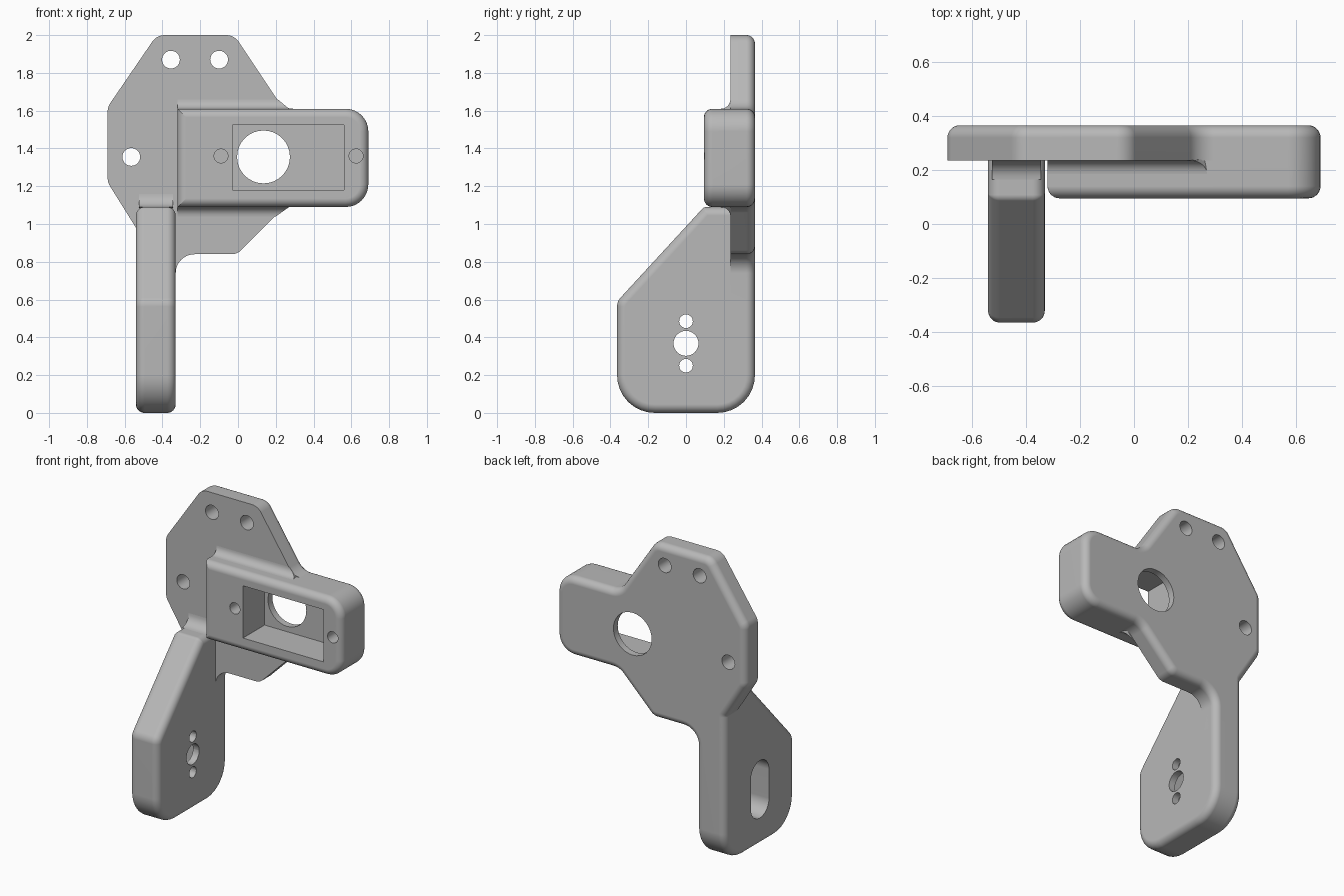
import bpy, bmesh
from math import pi, sin, cos, tan
from mathutils import Vector

if "Cube" in bpy.data.objects:
    bpy.data.objects.remove(bpy.data.objects["Cube"])

# Single grey material
grey = bpy.data.materials.new("plain_grey")
grey.use_nodes = True
grey.diffuse_color = (0.48, 0.48, 0.48, 1)
grey.node_tree.nodes["Principled BSDF"].inputs["Base Color"].default_value = (0.48, 0.48, 0.48, 1)

FRONT, BACK = 0.235, 0.365      # plate thickness range in y
ROUND = 0.045                   # edge rounding
STEPS = 8


def rounded(corners, inset):
    """Counter-clockwise polygon of (u, v, radius), inset and with its corners rounded."""
    pts = [Vector(c[:2]) for c in corners]
    out = []
    for i, p in enumerate(pts):
        a = (p - pts[i - 1]).normalized()
        b = (pts[(i + 1) % len(pts)] - p).normalized()
        na, nb = Vector((-a.y, a.x)), Vector((-b.y, b.x))
        p = p + (na + nb) * inset / (1 + na.dot(nb))
        turn = a.cross(b)
        side = 1 if turn > 0 else -1
        r = max(corners[i][2] - side * inset, 0.001)
        angle = a.angle(b)
        start = p - a * r * tan(angle / 2)
        for k in range(STEPS + 1):
            t = angle * k / STEPS
            out.append(start + a * r * sin(t) + na * side * r * (1 - cos(t)))
    return out


def make(name, rings):
    """Skin a list of closed point rings and cap both ends."""
    bm = bmesh.new()
    loops = [[bm.verts.new(p) for p in ring] for ring in rings]
    n = len(loops[0])
    for lo, hi in zip(loops, loops[1:]):
        for i in range(n):
            j = (i + 1) % n
            bm.faces.new((lo[i], lo[j], hi[j], hi[i]))
    bm.faces.new(loops[0])
    bm.faces.new(loops[-1])
    bmesh.ops.recalc_face_normals(bm, faces=bm.faces)
    mesh = bpy.data.meshes.new(name)
    bm.to_mesh(mesh)
    bm.free()
    mesh.materials.append(grey)
    ob = bpy.data.objects.new(name, mesh)
    bpy.context.collection.objects.link(ob)
    return ob


def prism(name, corners, axis, d0, d1, round0=0, round1=0):
    """Extrude an outline along x or y with optional rounded rims at each end."""
    arc = [pi / 2 * k / STEPS for k in range(STEPS + 1)]
    layers = [(d0 + round0 * (1 - cos(t)), round0 * (1 - sin(t))) for t in arc] if round0 else [(d0, 0)]
    layers += [(d1 - round1 * (1 - cos(t)), round1 * (1 - sin(t))) for t in reversed(arc)] if round1 else [(d1, 0)]
    place = (lambda p, d: (d, p.x, p.y)) if axis == "x" else (lambda p, d: (p.x, d, p.y))
    return make(name, [[place(p, d) for p in rounded(corners, s)] for d, s in layers])


def rect(u0, v0, u1, v1, r=0.0):
    return [(u0, v0, r), (u1, v0, r), (u1, v1, r), (u0, v1, r)]


def disc(u, v, r):
    return rect(u - r, v - r, u + r, v + r, r * 0.999)


def fillet(name, x0, x1, z, up, r, slant=0):
    """Concave strip between the plate front and a ledge at height z."""
    section = [(FRONT + 0.005, z - up * 0.005)]
    for k in range(STEPS + 1):
        t = pi / 2 * k / STEPS
        section.append((FRONT - r + r * cos(t), z + up * r * (1 - sin(t))))
    ends = ([(x0, y, h) for y, h in section],
            [(x1 - slant * abs(h - z), y, h) for y, h in section])
    return make(name, ends)


def cut(ob, cutters):
    bpy.context.view_layer.objects.active = ob
    for c in cutters:
        c.hide_render = True
        mod = ob.modifiers.new("cut", "BOOLEAN")
        mod.operation, mod.solver, mod.object = "DIFFERENCE", "EXACT", c
        bpy.ops.object.modifier_apply(modifier=mod.name)


# Back plate: octagon running into the side arm and the top of the leg
plate = prism("back_plate", [
    (-0.54, 0.6, 0), (-0.33, 0.6, 0), (-0.33, 0.84, 0.1), (-0.005, 0.84, 0.07),
    (0.245, 1.09, 0.1), (0.69, 1.09, 0.12), (0.69, 1.61, 0.12), (0.24, 1.61, 0.1),
    (-0.02, 2, 0.08), (-0.43, 2, 0.08), (-0.69, 1.62, 0.08), (-0.69, 1.22, 0.08),
    (-0.54, 0.98, 0.02)], "y", FRONT, BACK, 0, ROUND)

# Raised housing on the front of the arm
housing = prism("arm_housing", [
    (-0.32, 1.09, 0), (0.69, 1.09, 0.12), (0.69, 1.61, 0.12), (-0.32, 1.61, 0)],
    "y", 0.095, FRONT, ROUND, 0)

# Leg standing forward of the plate
leg = prism("leg", [
    (-0.365, 0, 0.2), (0.365, 0, 0.2), (0.365, 1.09, 0), (0.095, 1.09, 0.03),
    (-0.365, 0.59, 0.07)], "x", -0.54, -0.33, ROUND, ROUND)

# Concave blends where housing and leg meet the plate
parts = [plate, housing, leg,
         fillet("housing_top_blend", -0.32, 0.27, 1.61, 1, 0.05, 1.2),
         fillet("housing_bottom_blend", -0.32, 0.27, 1.09, -1, 0.05, 1.4),
         fillet("leg_top_blend", -0.525, -0.345, 1.09, 1, 0.07)]

# Cutters: pocket and bore through the arm, bolt holes, blind screw holes
pocket = prism("pocket_cutter", rect(-0.03, 1.18, 0.56, 1.525), "y", 0, 0.32)
bore = prism("bore_cutter", disc(0.135, 1.355, 0.14), "y", 0.3, 0.5)
bolts = [prism("bolt_cutter", disc(x, z, 0.047), "y", 0, 0.5)
         for x, z in ((-0.355, 1.87), (-0.1, 1.87), (-0.565, 1.355))]
screws = [prism("screw_cutter", disc(x, 1.36, 0.037), "y", 0, 0.21) for x in (-0.09, 0.625)]
cut(plate, [pocket, bore] + bolts)
cut(housing, [pocket] + screws)

# Cutters: slot from the outer side of the leg, three holes through its thin wall
slot = prism("slot_cutter", rect(-0.095, 0.18, 0.095, 0.56, 0.0949), "x", -0.7, -0.375)
holes = [prism("pivot_cutter", disc(0, z, r), "x", -0.45, -0.2)
         for z, r in ((0.25, 0.036), (0.368, 0.066), (0.485, 0.036))]
cut(leg, [slot] + holes)

for c in [pocket, bore, slot] + bolts + screws + holes:
    bpy.data.objects.remove(c)

# Smooth shading with crisp edges
bpy.ops.object.select_all(action="DESELECT")
for ob in parts:
    ob.select_set(True)
bpy.context.view_layer.objects.active = plate
bpy.ops.object.shade_smooth_by_angle(angle=pi / 6)
for ob in parts:
    ob.modifiers.new("even_normals", "WEIGHTED_NORMAL").keep_sharp = True
